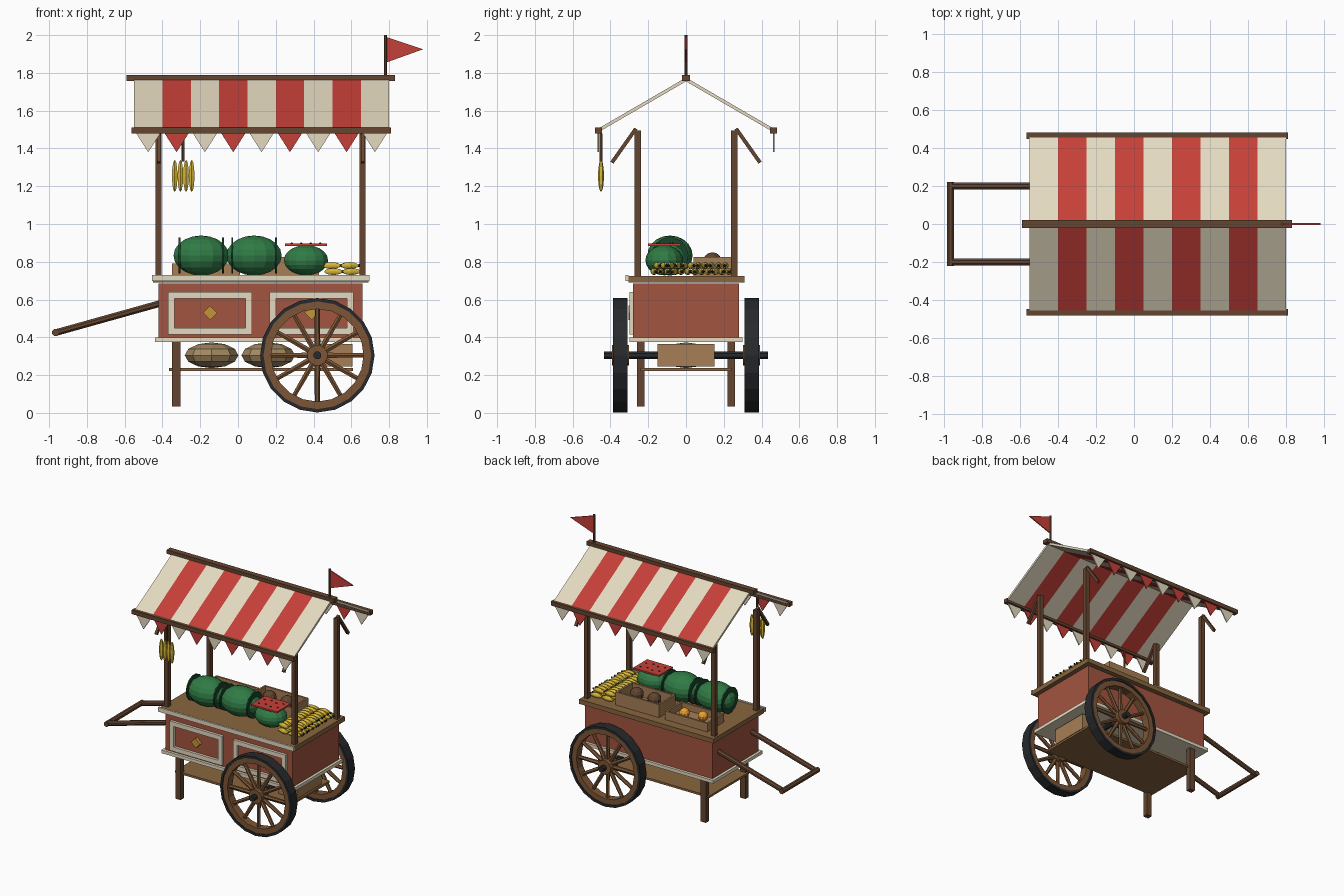
import bpy, math, random
from mathutils import Vector, Matrix

if "Cube" in bpy.data.objects:
    bpy.data.objects.remove(bpy.data.objects["Cube"])

random.seed(3)

def mat(name, r, g, b):
    m = bpy.data.materials.new(name)
    m.diffuse_color = (r, g, b, 1)
    m.use_nodes = True
    m.node_tree.nodes["Principled BSDF"].inputs["Base Color"].default_value = m.diffuse_color
    return m

WOOD = mat("dark_wood", .13, .06, .03)
SPOKE = mat("spoke_wood", .2, .09, .035)
TAN = mat("tan_wood", .25, .13, .05)
CRATE = mat("crate_wood", .38, .21, .09)
RED = mat("body_red", .37, .09, .05)
CREAM = mat("cream", .78, .7, .53)
STRIPE = mat("stripe_red", .56, .05, .04)
DARK = mat("dark_iron", .02, .022, .025)
GREEN = mat("melon_green", .03, .2, .06)
DGREEN = mat("melon_dark", .01, .06, .025)
YELLOW = mat("banana", .7, .48, .04)
GOLD = mat("gold", .55, .3, .04)
ORANGE = mat("orange", .85, .35, .03)
BROWN = mat("coconut", .12, .06, .03)
SACK = mat("sack", .36, .25, .12)

def mesh(name, verts, faces, m):
    me = bpy.data.meshes.new(name)
    me.from_pydata([tuple(v) for v in verts], [], faces)
    me.materials.append(m)
    o = bpy.data.objects.new(name, me)
    bpy.context.collection.objects.link(o)
    return o

BOX_FACES = [(0, 1, 3, 2), (4, 6, 7, 5), (0, 4, 5, 1), (2, 3, 7, 6), (0, 2, 6, 4), (1, 5, 7, 3)]

def box(name, x, y, z, m):
    """Box from three (low, high) ranges."""
    return mesh(name, [(a, b, c) for a in x for b in y for c in z], BOX_FACES, m)

def prism(name, pts, to3d, lo, hi, m):
    """Extrude a 2D profile between lo and hi; to3d maps (u, v, depth) to a point."""
    n = len(pts)
    verts = [to3d(u, v, d) for d in (lo, hi) for u, v in pts]
    faces = [tuple(range(n))[::-1], tuple(range(n, 2 * n))]
    faces += [(i, (i + 1) % n, (i + 1) % n + n, i + n) for i in range(n)]
    return mesh(name, verts, faces, m)

def along_x(u, v, d): return (d, u, v)
def along_y(u, v, d): return (u, d, v)

def rod(name, a, b, r, m, sides=8, r2=None):
    """Straight bar between two points."""
    a, b = Vector(a), Vector(b)
    q = (b - a).to_track_quat('Z', 'Y').to_matrix().to_4x4()
    bpy.ops.mesh.primitive_cone_add(vertices=sides, radius1=r, radius2=r if r2 is None else r2,
                                    depth=(b - a).length)
    o = bpy.context.object
    turn = Matrix.Rotation(math.pi / sides, 4, 'Z')
    o.matrix_world = Matrix.Translation((a + b) / 2) @ q @ turn
    o.name = name
    o.data.materials.append(m)
    return o

def ball(name, c, s, m, seg=10, rings=7, rot=(0, 0, 0)):
    bpy.ops.mesh.primitive_uv_sphere_add(segments=seg, ring_count=rings, location=c, rotation=rot)
    o = bpy.context.object
    o.scale = s
    o.name = name
    o.data.materials.append(m)
    return o

def ring(name, c, ro, ri, w, n, m):
    """Flat-sided hoop around the y axis."""
    verts, faces = [], []
    for i in range(n):
        t = 2 * math.pi * i / n
        for r, d in ((ro, -w), (ro, w), (ri, w), (ri, -w)):
            verts.append((c[0] + r * math.cos(t), c[1] + d, c[2] + r * math.sin(t)))
        j = (i + 1) % n
        faces += [(4*i + k, 4*i + (k+1) % 4, 4*j + (k+1) % 4, 4*j + k) for k in range(4)]
    return mesh(name, verts, faces, m)

# body, trims and counter
box("body", (-.42, .66), (-.28, .28), (.39, .685), RED)
box("bottom_trim", (-.44, .68), (-.3, .3), (.375, .4), CREAM)
box("counter", (-.45, .69), (-.305, .31), (.69, .725), TAN)
box("counter_front_trim", (-.455, .695), (-.32, -.305), (.697, .73), CREAM)

# framed front panels with diamonds
for cx in (-.148, .39):
    for s in (-1, 1):
        e = cx + s * .205
        box("panel_frame_side", (e - .017, e + .017), (-.3, -.28), (.415, .64), CREAM)
        h = .5275 + s * .096
        box("panel_frame_rail", (cx - .19, cx + .19), (-.3, -.28), (h - .017, h + .017), CREAM)
    prism("panel_diamond", [(cx - .038, .53), (cx, .492), (cx + .038, .53), (cx, .568)],
          along_y, -.305, -.28, GOLD)

# legs, shelf and stored goods
for y in (-.24, .24):
    box("leg", (-.35, -.305), (y - .02, y + .02), (.035, .38), WOOD)
box("shelf", (-.365, .61), (-.24, .24), (.222, .238), TAN)
for x in (-.14, .16):
    ball("sack", (x, 0, .305), (.142, .13, .068), SACK, 8, 6)
box("shelf_crate", (.45, .605), (-.15, .15), (.245, .365), CRATE)

# axle and wheels
rod("axle", (.42, -.435, .305), (.42, .435, .305), .022, DARK)
for y in (-.348, .348):
    c = (.42, y, .305)
    ring("tyre", c, .303, .285, .038, 20, DARK)
    ring("wheel_rim", c, .286, .245, .031, 20, SPOKE)
    rod("hub", (.42, y - .045, .305), (.42, y + .045, .305), .055, SPOKE, 12)
    for i in range(12):
        t = 2 * math.pi * i / 12
        d = Vector((math.cos(t), 0, math.sin(t)))
        rod("spoke", Vector(c) + d * .045, Vector(c) + d * .255, .016, SPOKE, 6, .013)

# pull handle
for y in (-.2, .2):
    rod("handle_bar", (-.41, y, .58), (-.965, y, .425), .019, WOOD)
rod("handle_grip", (-.965, -.222, .425), (-.965, .222, .425), .02, WOOD)

# posts and slanted braces
for x in (-.42, .66):
    for s in (-1, 1):
        box("post", (x - .016, x + .016), (s * .255 - .017, s * .255 + .017), (.72, 1.495), WOOD)
        rod("post_brace", (x, s * .265, 1.505), (x, s * .392, 1.325), .014, WOOD, 4)

# striped canopy, beams and pennants
box("ridge_beam", (-.59, .83), (-.022, .022), (1.758, 1.788), WOOD)
for s in (-1, 1):
    box("eave_beam", (-.565, .81), (s * .464 - .018, s * .464 + .018), (1.478, 1.51), WOOD)
    for i in range(9):
        x = -.55 + .15 * i
        m = STRIPE if i % 2 else CREAM
        prism("canopy_stripe", [(0, 1.775), (s * .465, 1.505), (s * .465, 1.485), (0, 1.755)],
              along_x, x, x + .15, m)
        prism("pennant", [(x + .01, 1.482), (x + .14, 1.482), (x + .075, 1.38)],
              along_y, s * .464 - .004, s * .464 + .004, m)

# flag
rod("flag_pole", (.78, 0, 1.77), (.78, 0, 2.0), .009, WOOD)
prism("flag", [(.785, 1.99), (.98, 1.925), (.785, 1.855)], along_y, -.004, .004, STRIPE)

# hanging banana bunch
rod("bunch_string", (-.29, -.45, 1.33), (-.29, -.45, 1.48), .008, WOOD, 6)
for i in range(4):
    ball("hanging_banana", (-.335 + .03 * i, -.45, 1.255), (.017, .016, .085), YELLOW, 6, 6)

# whole melons with dark bands
for x in (-.195, .085):
    ball("melon", (x, -.085, .833), (.15, .12, .106), GREEN, 14, 10)
    for d in (-.105, .105):
        o = ring("melon_band", (0, 0, 0), .098, .06, .005, 14, DGREEN)
        o.rotation_euler = (0, 0, math.pi / 2)
        o.location = (x + d * 1.1, -.085, .833)

# cut melon with seeds
ball("cut_melon", (.36, -.115, .808), (.12, .1, .08), GREEN, 14, 10)
box("cut_melon_flesh", (.25, .47), (-.2, -.03), (.884, .896), STRIPE)
for i in range(8):
    ball("melon_seed", (.285 + .05 * (i % 4), -.155 + .07 * (i // 4) + .015 * (i % 2), .897),
         (.008, .005, .005), DARK, 6, 4)

# open fruit crates
def crate(x0, x1, y0, y1, z0, z1, t=.014):
    box("crate_floor", (x0, x1), (y0, y1), (z0, z0 + t), CRATE)
    for a in (y0, y1 - t):
        box("crate_long_side", (x0, x1), (a, a + t), (z0, z1), CRATE)
    for a in (x0, x1 - t):
        box("crate_end", (a, a + t), (y0 + t, y1 - t), (z0, z1), CRATE)

crate(.06, .43, .04, .24, .725, .825)
crate(-.35, .01, .04, .24, .725, .79)
for x in (.17, .32):
    ball("coconut", (x, .14, .8), (.05, .05, .05), BROWN)
for x, y in ((-.1, .16), (-.235, .13)):
    ball("orange", (x, y, .775), (.038, .038, .036), ORANGE)

# loose banana pile with dark tips
for layer, z in enumerate((.748, .78)):
    for col in range(2):
        for row in range(12 - layer):
            x = .505 + .095 * col - .01 * layer
            y = -.17 + .036 * row + .018 * layer
            a = random.uniform(-.3, .3)
            ball("banana", (x, y, z), (.055, .017, .018), YELLOW, 6, 6, (0, 0, a))
            ball("banana_tip", (x + .052 * math.cos(a), y + .052 * math.sin(a), z),
                 (.008, .008, .008), DARK, 6, 4)
